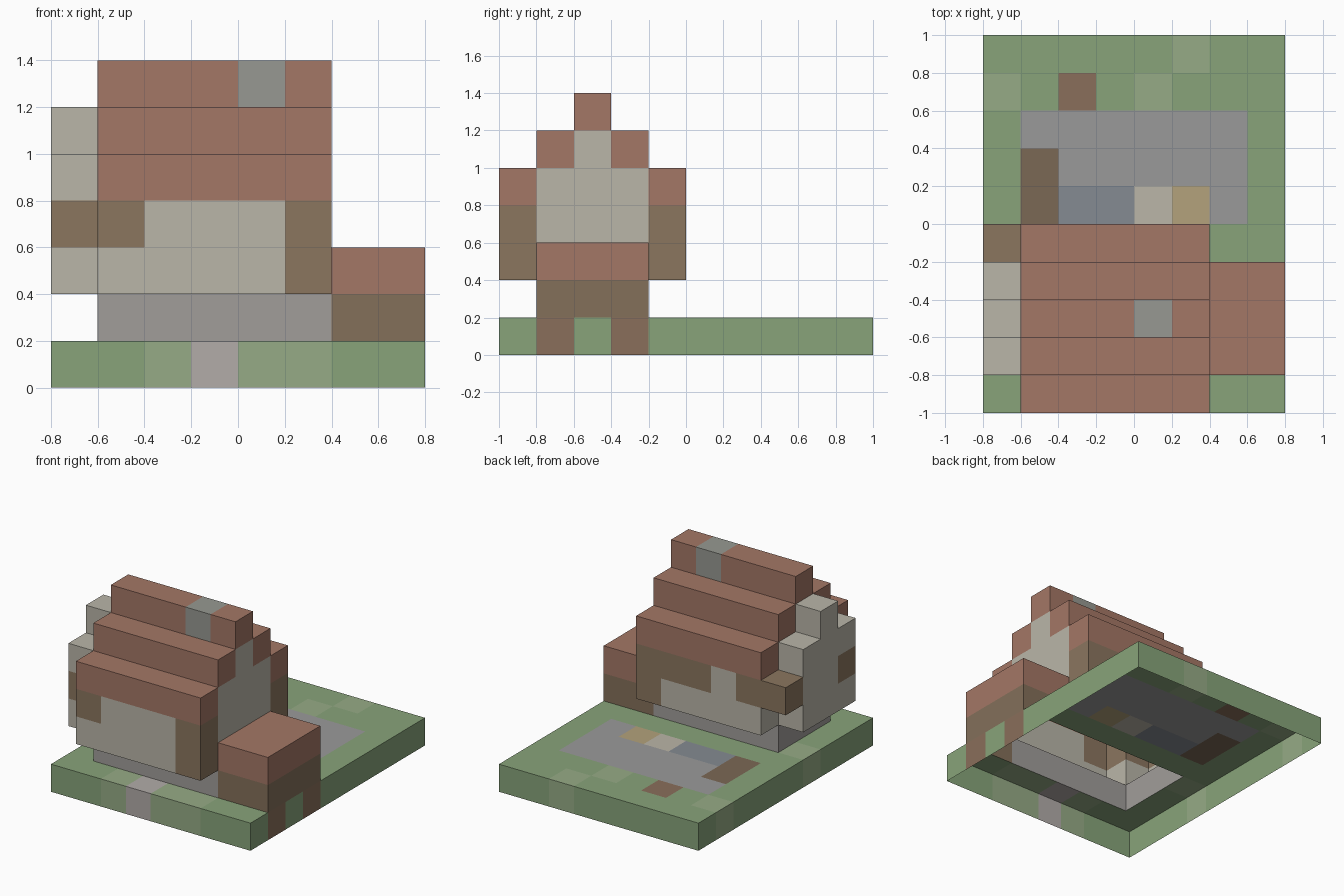
import bpy
import bmesh
from mathutils import Vector

if "Cube" in bpy.data.objects:
    bpy.data.objects.remove(bpy.data.objects["Cube"])

S = 0.2                                  # block size
ORIGIN = Vector((-0.8, -1.0, 0.0))
cells = {}                               # block position -> part name

COLOURS = {
    "grass": "88A47A", "light_grass": "96AB86", "dirt": "8A6F5B",
    "front_step": "B2ACA9", "yard_paving": "9A9A9A", "blue_paving": "858B92",
    "pale_paving": "BBB6A8", "sand_paving": "B3A27C", "yard_log": "7B6855",
    "foundation": "A19D9A", "shed_walls": "84705A", "shed_roof": "A47766",
    "plaster_walls": "BAB6A9", "timber_frame": "8B765F",
    "roof": "A47766", "roof_chimney": "979992",
}


def fill(part, xs, ys, zs):
    """Assign an inclusive range of blocks to a part; later calls override."""
    for i in range(xs[0], xs[1] + 1):
        for j in range(ys[0], ys[1] + 1):
            for k in range(zs[0], zs[1] + 1):
                cells[i, j, k] = part


def linear(hex_code):
    rgb = [int(hex_code[n:n + 2], 16) / 255 for n in (0, 2, 4)]
    return [((c + 0.055) / 1.055) ** 2.4 for c in rgb] + [1.0]


# Ground slab with patches
fill("grass", (0, 7), (0, 9), (0, 0))
for i, j in ((2, 0), (4, 0), (5, 0), (0, 8), (4, 8), (5, 9), (0, 3)):
    fill("light_grass", (i, i), (j, j), (0, 0))
fill("front_step", (3, 3), (0, 0), (0, 0))
for i, j in ((7, 1), (7, 3), (2, 8)):
    fill("dirt", (i, i), (j, j), (0, 0))

# Paved yard behind the house
fill("yard_paving", (1, 6), (5, 7), (0, 0))
fill("yard_log", (1, 1), (5, 6), (0, 0))
fill("blue_paving", (2, 3), (5, 5), (0, 0))
fill("pale_paving", (4, 4), (5, 5), (0, 0))
fill("sand_paving", (5, 5), (5, 5), (0, 0))

# Foundation and side shed
fill("foundation", (1, 5), (1, 3), (1, 1))
fill("shed_walls", (6, 7), (1, 3), (1, 1))
fill("shed_roof", (6, 7), (1, 3), (2, 2))

# Plaster walls, filled gables and projecting left gable
fill("plaster_walls", (1, 5), (0, 4), (2, 3))
fill("plaster_walls", (0, 5), (1, 3), (4, 4))
fill("plaster_walls", (0, 5), (2, 2), (5, 5))
fill("plaster_walls", (0, 0), (1, 3), (2, 3))

# Timber posts and beams
for j in (0, 4):
    fill("timber_frame", (5, 5), (j, j), (2, 3))
fill("timber_frame", (1, 1), (0, 0), (3, 3))
fill("timber_frame", (0, 0), (1, 1), (3, 3))
fill("timber_frame", (0, 1), (4, 4), (3, 3))
fill("timber_frame", (3, 5), (4, 4), (3, 3))

# Stepped roof, mirrored about the ridge row
for step in range(3):
    for j in (step, 4 - step):
        fill("roof", (1, 5), (j, j), (4 + step, 4 + step))
fill("roof_chimney", (4, 4), (2, 2), (6, 6))


def build(part):
    """Make the outer skin of one part; the underside at z = 0 stays open."""
    bm = bmesh.new()
    for cell in [c for c, p in cells.items() if p == part]:
        for axis in range(3):
            for side in (0, 1):
                near = list(cell)
                near[axis] += 2 * side - 1
                if tuple(near) in cells or near[2] < 0:
                    continue
                u, v = (axis + 1) % 3, (axis + 2) % 3
                corners = []
                for a, b in ((0, 0), (1, 0), (1, 1), (0, 1)):
                    p = Vector(cell)
                    p[axis] += side
                    p[u] += a
                    p[v] += b
                    corners.append(bm.verts.new(ORIGIN + p * S))
                bm.faces.new(corners if side else corners[::-1])
    bmesh.ops.remove_doubles(bm, verts=bm.verts[:], dist=0.001)
    mesh = bpy.data.meshes.new(part)
    bm.to_mesh(mesh)
    bm.free()
    mat = bpy.data.materials.new(part)
    mat.diffuse_color = linear(COLOURS[part])
    mat.use_nodes = True
    mat.node_tree.nodes["Principled BSDF"].inputs["Base Color"].default_value = mat.diffuse_color
    mesh.materials.append(mat)
    bpy.context.collection.objects.link(bpy.data.objects.new(part, mesh))


for name in COLOURS:
    build(name)
